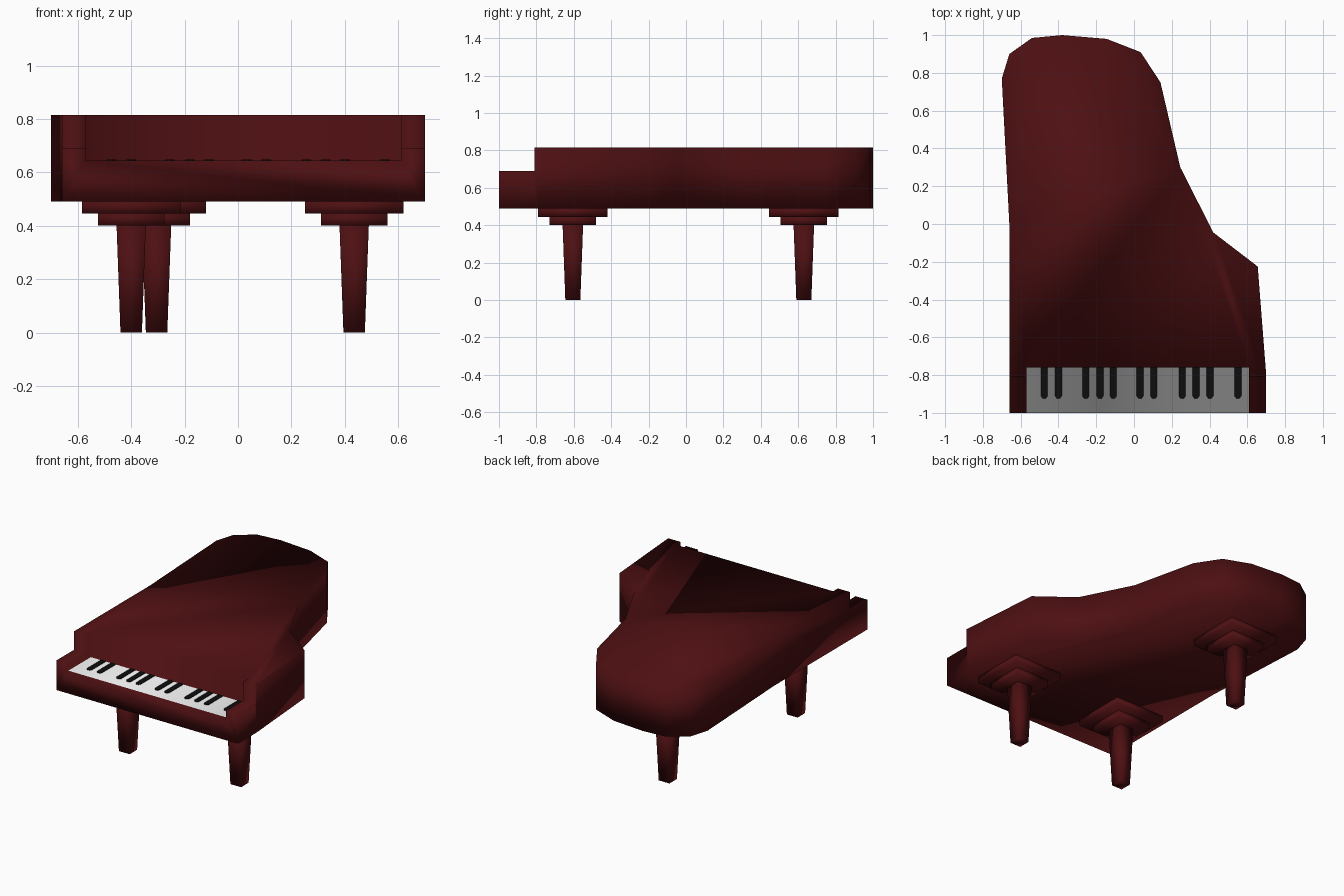
import bpy, bmesh

if "Cube" in bpy.data.objects:
    bpy.data.objects.remove(bpy.data.objects["Cube"])


def material(name, rgb):
    m = bpy.data.materials.new(name)
    m.diffuse_color = (*rgb, 1)
    m.use_nodes = True
    m.node_tree.nodes["Principled BSDF"].inputs["Base Color"].default_value = m.diffuse_color
    return m


RED = material("dark red wood", (0.075, 0.005, 0.006))
WHITE = material("key white", (0.85, 0.85, 0.85))
BLACK = material("key black", (0.004, 0.004, 0.004))


def prism(name, outline, z0, z1, mat, smooth=False, taper=1.0, centre=(0, 0)):
    """Extrude a flat outline from z0 to z1; taper scales the bottom."""
    bm = bmesh.new()
    cx, cy = centre
    low = [bm.verts.new((cx + x * taper, cy + y * taper, z0)) for x, y in outline]
    top = [bm.verts.new((cx + x, cy + y, z1)) for x, y in outline]
    bm.faces.new(low[::-1])
    bm.faces.new(top)
    n = len(outline)
    for i in range(n):
        j = (i + 1) % n
        bm.faces.new((low[i], low[j], top[j], top[i]))
    bmesh.ops.recalc_face_normals(bm, faces=bm.faces)
    for f in bm.faces:
        f.smooth = smooth
    me = bpy.data.meshes.new(name)
    bm.to_mesh(me)
    bm.free()
    me.materials.append(mat)
    ob = bpy.data.objects.new(name, me)
    bpy.context.collection.objects.link(ob)
    return ob


def rect(x0, x1, y0, y1):
    return [(x0, y0), (x1, y0), (x1, y1), (x0, y1)]


def cut(target, outline, z0, z1):
    """Subtract a prism from the target, then drop the cutter."""
    cutter = prism("cutter", outline, z0, z1, RED, smooth=True)
    cutter.hide_render = True
    mod = target.modifiers.new("cut", 'BOOLEAN')
    mod.operation = 'DIFFERENCE'
    mod.solver = 'EXACT'
    mod.object = cutter
    bpy.context.view_layer.objects.active = target
    bpy.ops.object.modifier_apply(modifier=mod.name)
    bpy.data.objects.remove(cutter)


# Case: wing-shaped body with low arms and a key well at the front
wing = [(-0.66, -1), (0.70, -1), (0.70, -0.80), (0.655, -0.225), (0.42, -0.045),
        (0.245, 0.30), (0.14, 0.75), (0.035, 0.91), (-0.145, 0.98), (-0.38, 1.0),
        (-0.54, 0.985), (-0.66, 0.90), (-0.70, 0.77), (-0.66, 0.0)]
KEY_Z = 0.645
case = prism("piano_case", wing, 0.49, 0.815, RED, smooth=True)
cut(case, rect(-0.9, 0.9, -1.2, -0.81), 0.69, 1.0)
cut(case, rect(-0.57, 0.61, -1.2, -0.76), KEY_Z, 1.1)

# White keys: the floor of the key well
case.data.materials.append(WHITE)
for p in case.data.polygons:
    if p.normal.z > 0.9 and abs(p.center.z - KEY_Z) < 0.01:
        p.material_index = 1

# Black keys: thin plates with a narrowed tip
w = 0.018
key_shape = [(-w, -0.76), (-w, -0.91), (-w * 0.5, -0.923), (w * 0.5, -0.923),
             (w, -0.91), (w, -0.76)]
for x in (-0.475, -0.40, -0.255, -0.18, -0.11, 0.032, 0.105, 0.255, 0.328, 0.402, 0.55):
    prism("black_key", key_shape, KEY_Z - 0.002, KEY_Z + 0.003, BLACK, centre=(x, 0))


# Legs: tapered square posts under two stepped mounting plates
def square(h):
    return rect(-h, h, -h, h)


for side, c in (("front_left", (-0.40, -0.605)), ("front_right", (0.435, -0.605)),
                ("back", (-0.305, 0.63))):
    prism(side + "_upper_plate", square(0.185), 0.445, 0.495, RED, True, centre=c)
    prism(side + "_lower_plate", square(0.125), 0.40, 0.447, RED, True, centre=c)
    prism(side + "_leg", square(0.055), 0.0, 0.405, RED, True, taper=0.73, centre=c)
